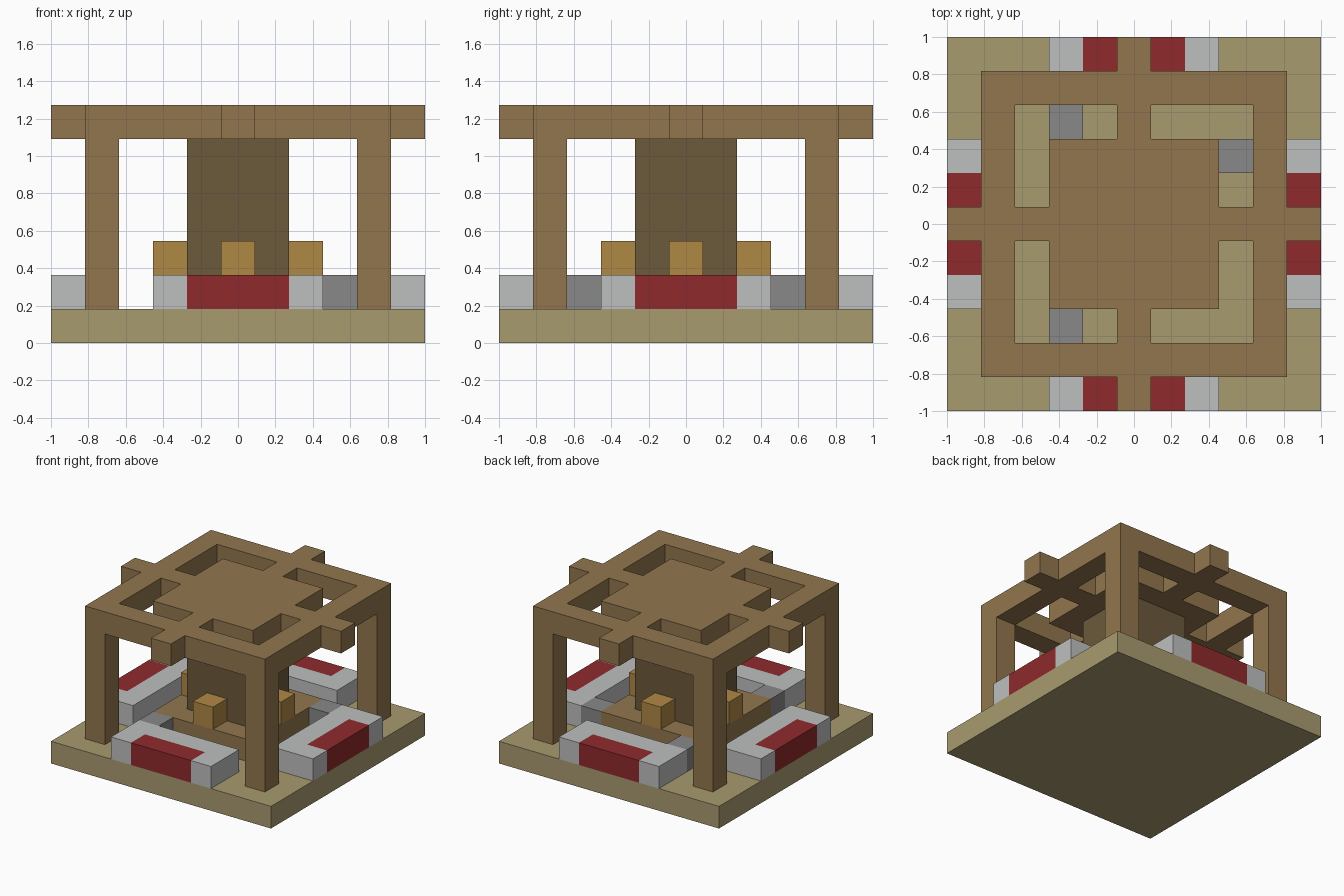
import bpy, bmesh
from mathutils import Vector

if "Cube" in bpy.data.objects:
    bpy.data.objects.remove(bpy.data.objects["Cube"])

U = 2 / 11  # one block; the model is 11 blocks wide


def material(name, rgb):
    lin = [((c / 255 + 0.055) / 1.055) ** 2.4 for c in rgb] + [1]
    m = bpy.data.materials.new(name)
    m.use_nodes = True
    m.diffuse_color = lin
    m.node_tree.nodes["Principled BSDF"].inputs["Base Color"].default_value = lin
    return m


sand = material("sand", (169, 155, 111))
wood = material("wood", (146, 118, 78))
dark_wood = material("dark wood", (108, 90, 60))
orange_wood = material("orange wood", (176, 136, 69))
light_stone = material("light stone", (190, 191, 191))
dark_stone = material("dark stone", (136, 136, 136))
red = material("red cloth", (143, 42, 44))


def span(x0, x1, y0, y1):
    """Grid cells in an inclusive range, with the centre cell at (0, 0)."""
    return {(x, y) for x in range(x0, x1 + 1) for y in range(y0, y1 + 1)}


def turned(cells, times):
    for _ in range(times):
        cells = {(-y, x) for x, y in cells}
    return cells


def part(name, cells, bottom, top, mat):
    """Extrude a flat set of grid cells into one closed solid."""
    bm = bmesh.new()
    for x, y in sorted(cells):
        corners = ((-.5, -.5), (.5, -.5), (.5, .5), (-.5, .5))
        bm.faces.new([bm.verts.new(((x + a) * U, (y + b) * U, bottom * U)) for a, b in corners])
    bmesh.ops.remove_doubles(bm, verts=bm.verts[:], dist=U / 100)
    ext = bmesh.ops.extrude_face_region(bm, geom=bm.faces[:], use_keep_orig=True)
    moved = [v for v in ext["geom"] if isinstance(v, bmesh.types.BMVert)]
    bmesh.ops.translate(bm, verts=moved, vec=Vector((0, 0, (top - bottom) * U)))
    bmesh.ops.recalc_face_normals(bm, faces=bm.faces[:])
    bmesh.ops.dissolve_limit(bm, angle_limit=0.01, verts=bm.verts[:], edges=bm.edges[:])
    mesh = bpy.data.meshes.new(name)
    bm.to_mesh(mesh)
    bm.free()
    mesh.materials.append(mat)
    bpy.context.collection.objects.link(bpy.data.objects.new(name, mesh))


# Ground slab, central platform and trunk
part("ground_slab", span(-5, 5, -5, 5), 0, 1, sand)
part("platform", span(-2, 2, -2, 2), 1, 2, wood)
part("trunk", span(-1, 1, -1, 1), 2, 6, dark_wood)

# Roof: square ring, crossed beams and middle panel
ring = span(-4, 4, -4, 4) - span(-3, 3, -3, 3)
beams = span(-5, 5, 0, 0) | span(0, 0, -5, 5)
part("roof_frame", ring | beams | span(-2, 2, -2, 2), 6, 7, wood)

# Posts, benches with red seats, and platform blocks on each side
seat = span(-1, 1, -5, -5)
bench = span(-2, 2, -5, -4) - seat
for i, side in enumerate(("front", "left", "back", "right")):
    part(side + "_post", turned({(4, -4)}, i), 1, 6, wood)
    part(side + "_bench", turned(bench, i), 1, 2, light_stone)
    part(side + "_seat", turned(seat, i), 1, 2, red)
    part(side + "_block", turned({(0, -2)}, i), 2, 3, orange_wood)

# Stone steps up to the platform
for name, cell in (("front_step", (-2, -3)), ("back_step", (-2, 3)), ("left_step", (3, 2))):
    part(name, {cell}, 1, 2, dark_stone)
